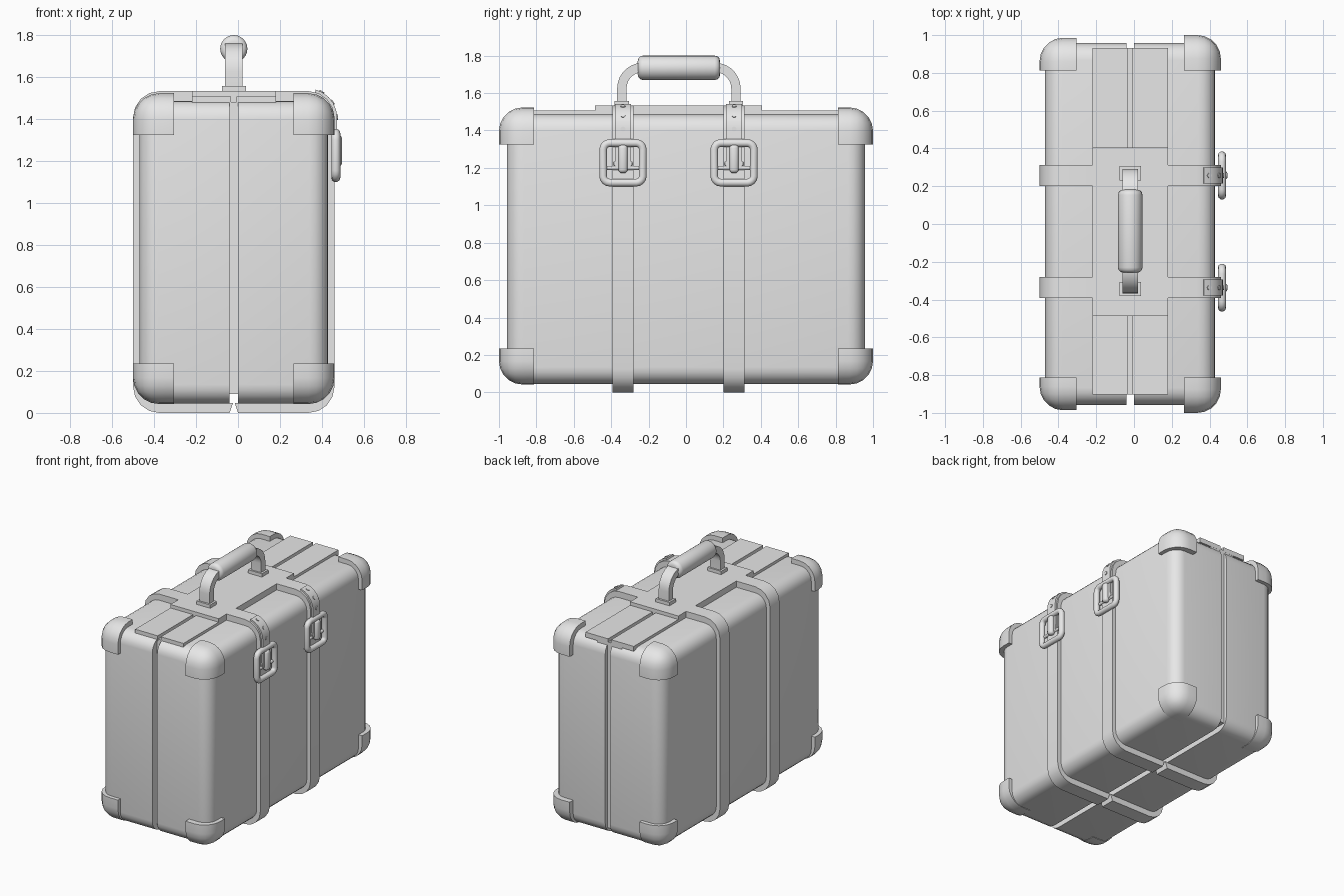
import bpy, bmesh, math
from mathutils import Vector, Matrix

cube = bpy.data.objects.get("Cube")
if cube:
    bpy.data.objects.remove(cube, do_unlink=True)

grey = bpy.data.materials.new("plain_grey")
grey.use_nodes = True
grey.diffuse_color = (0.8, 0.8, 0.8, 1)
grey.node_tree.nodes["Principled BSDF"].inputs["Base Color"].default_value = (0.8, 0.8, 0.8, 1)

MID = -0.02                      # x of the seam between the two shells
STRAP_Y = (-0.337, 0.257)        # strap centre lines
SIDES = (("right", -1), ("left", 1))
ENDS = (("front", STRAP_Y[0]), ("back", STRAP_Y[1]))


def finish(name, bm, angle=35):
    bmesh.ops.recalc_face_normals(bm, faces=bm.faces)
    me = bpy.data.meshes.new(name)
    bm.to_mesh(me)
    bm.free()
    me.materials.append(grey)
    ob = bpy.data.objects.new(name, me)
    bpy.context.collection.objects.link(ob)
    bpy.ops.object.select_all(action='DESELECT')
    ob.select_set(True)
    bpy.context.view_layer.objects.active = ob
    bpy.ops.object.shade_smooth_by_angle(angle=math.radians(angle))
    return ob


def box(name, lo, hi, bevel=0, rule=None, segments=4):
    """Box between two corners; edges that pass the rule are rounded."""
    lo, hi = Vector(lo), Vector(hi)
    bm = bmesh.new()
    size = [abs(b - a) for a, b in zip(lo, hi)]
    bmesh.ops.create_cube(bm, size=1, matrix=Matrix.Translation((lo + hi) / 2) @ Matrix.Diagonal((*size, 1)))
    if bevel:
        edges = [e for e in bm.edges if rule is None or rule(e)]
        bmesh.ops.bevel(bm, geom=edges, offset=bevel, segments=segments, profile=0.5, affect='EDGES')
    return finish(name, bm)


def arc(cx, cz, r, a0, a1, n):
    angles = [math.radians(a0 + (a1 - a0) * i / n) for i in range(n + 1)]
    return [(cx + r * math.cos(a), cz + r * math.sin(a)) for a in angles]


def band(name, outer, inner, place, lo, hi):
    """Strip between two matching outlines, extruded from lo to hi."""
    bm = bmesh.new()
    rows = [[bm.verts.new(place(p, w)) for p in line]
            for line, w in ((outer, lo), (inner, lo), (inner, hi), (outer, hi))]
    for i in range(len(outer) - 1):
        for a in range(4):
            b = (a + 1) % 4
            bm.faces.new((rows[a][i], rows[a][i + 1], rows[b][i + 1], rows[b][i]))
    for i in (0, -1):
        bm.faces.new([row[i] for row in rows])
    return finish(name, bm)


def tube(name, points, radius, cyclic=False):
    """Round bar along a path, with closed ends."""
    cu = bpy.data.curves.new(name, 'CURVE')
    cu.dimensions = '3D'
    cu.bevel_depth, cu.bevel_resolution, cu.use_fill_caps = radius, 3, True
    sp = cu.splines.new('POLY')
    sp.points.add(len(points) - 1)
    for p, co in zip(sp.points, points):
        p.co = (*co, 1)
    sp.use_cyclic_u = cyclic
    ob = bpy.data.objects.new(name, cu)
    bpy.context.collection.objects.link(ob)
    bm = bmesh.new()
    me = bpy.data.meshes.new_from_object(ob.evaluated_get(bpy.context.evaluated_depsgraph_get()))
    bm.from_mesh(me)
    bpy.data.objects.remove(ob)
    bpy.data.meshes.remove(me)
    return finish(name, bm, 50)


def disc(name, centre, normal, radius, depth):
    bm = bmesh.new()
    turn = Vector(normal).to_track_quat('Z', 'Y').to_matrix().to_4x4()
    bmesh.ops.create_cone(bm, cap_ends=True, segments=10, radius1=radius, radius2=radius,
                          depth=depth, matrix=Matrix.Translation(centre) @ turn)
    return finish(name, bm)


# Shells: rounded everywhere except the rim at the seam
for side, s in SIDES:
    rim = MID + s * 0.02
    box(side + "_shell", (rim, -0.957, 0.045), (MID + s * 0.45, 0.957, 1.487), 0.09,
        lambda e: not all(abs(v.co.x - rim) < 1e-4 for v in e.verts), 5)

# Recessed lining that shows in the seam
box("seam_lining", (MID - 0.1, -0.902, 0.09), (MID + 0.1, 0.932, 1.482))

# Corner guards: three outer edges meet in a rounded corner
for side, s in SIDES:
    reach = 1.0 if s > 0 else 0.986
    for end, t in (("front", -1), ("back", 1)):
        for level, z_out, z_in in (("bottom", 0.042, 0.235), ("top", 1.523, 1.325)):
            corner = Vector((MID + s * 0.48, t * reach, z_out))
            box(f"{level}_{end}_{side}_corner_guard", corner, (MID + s * 0.285, t * 0.812, z_in), 0.125,
                lambda e: any((v.co - corner).length < 1e-4 for v in e.verts), 5)

# Top rails and handle plate
for side, s in SIDES:
    box(side + "_top_rail", (MID + s * 0.013, -0.903, 1.47), (MID + s * 0.2, 0.933, 1.507))
box("handle_plate", (MID - 0.2, -0.486, 1.48), (MID + 0.2, 0.405, 1.533))


# Straps: one C-shaped band per shell and strap line
def strap_line(gap, top_z, out_x, bottom_z, r):
    """Outline measured from the seam, with arcs of radius r at both corners."""
    return ([(0.19, top_z)] + arc(out_x - r, top_z - r, r, 90, 0, 4)
            + arc(out_x - r, bottom_z + r, r, 0, -90, 4) + [(gap, bottom_z)])


for end, y in ENDS:
    for side, s in SIDES:
        band(f"{end}_{side}_strap", strap_line(0.02, 1.533, 0.48, 0, 0.125),
             strap_line(0.004, 1.483, 0.435, 0.048, 0.08),
             lambda p, w: (MID + s * p[0], w, p[1]), y - 0.056, y + 0.056)

# Strap tongues and buckles on the left face
for end, y in ENDS:
    def tongue_line(r):
        return arc(0.355, 1.408, r, 75, 0, 5) + [(0.355 + r, 1.2)]

    band(end + "_strap_tongue", tongue_line(0.137), tongue_line(0.115),
         lambda p, w: (MID + p[0], w, p[1]), y - 0.042, y + 0.042)
    for i, deg in enumerate((62, 32, 0)):
        a = math.radians(deg)
        n = Vector((math.cos(a), 0, math.sin(a)))
        disc(f"{end}_eyelet_{i + 1}", Vector((MID + 0.355, y, 1.408)) + n * 0.134, n, 0.013, 0.014)

    # Square frame with rounded corners
    h, r, zc = 0.106, 0.035, 1.227
    frame = []
    for k, (u, v) in enumerate(((1, 1), (-1, 1), (-1, -1), (1, -1))):
        frame += arc(y + u * (h - r), zc + v * (h - r), r, 90 * k, 90 * k + 90, 4)
    tube(end + "_buckle_frame", [(0.466, a, b) for a, b in frame], 0.0215, True)
    tube(end + "_buckle_bar", [(0.458, y - h, 1.2), (0.458, y + h, 1.2)], 0.012)
    box(end + "_buckle_loop", (0.44, y - 0.05, 1.21), (0.47, y + 0.05, 1.235), 0.006, None, 2)
    box(end + "_buckle_prong", (0.45, y - 0.025, 1.172), (0.496, y + 0.025, 1.325), 0.02, None, 3)

# Handle: two bent arms on feet, and a thick rounded grip
GRIP_Y, GRIP_Z = -0.038, 1.735
for end, t in (("front", -1), ("back", 1)):
    def arm_line(r):
        bend = arc(0.193, 1.625, r, 0, 90, 7)
        return [(0.193 + r, 1.54)] + bend + [(0.15, 1.625 + r)]

    band(end + "_handle_arm", arm_line(0.137), arm_line(0.087),
         lambda p, w: (w, GRIP_Y + t * p[0], p[1]), MID - 0.042, MID + 0.042)
    foot = GRIP_Y + t * 0.306
    box(end + "_handle_foot", (MID - 0.057, foot - 0.038, 1.525), (MID + 0.057, foot + 0.038, 1.558))

bm = bmesh.new()
bmesh.ops.create_cone(bm, cap_ends=True, segments=24, radius1=0.065, radius2=0.065, depth=0.44,
                      matrix=Matrix.Translation((MID, GRIP_Y, GRIP_Z)) @ Matrix.Rotation(math.pi / 2, 4, 'X'))
rims = [e for e in bm.edges if abs(e.verts[0].co.y - e.verts[1].co.y) < 1e-4]
bmesh.ops.bevel(bm, geom=rims, offset=0.028, segments=3, profile=0.5, affect='EDGES')
finish("handle_grip", bm)
